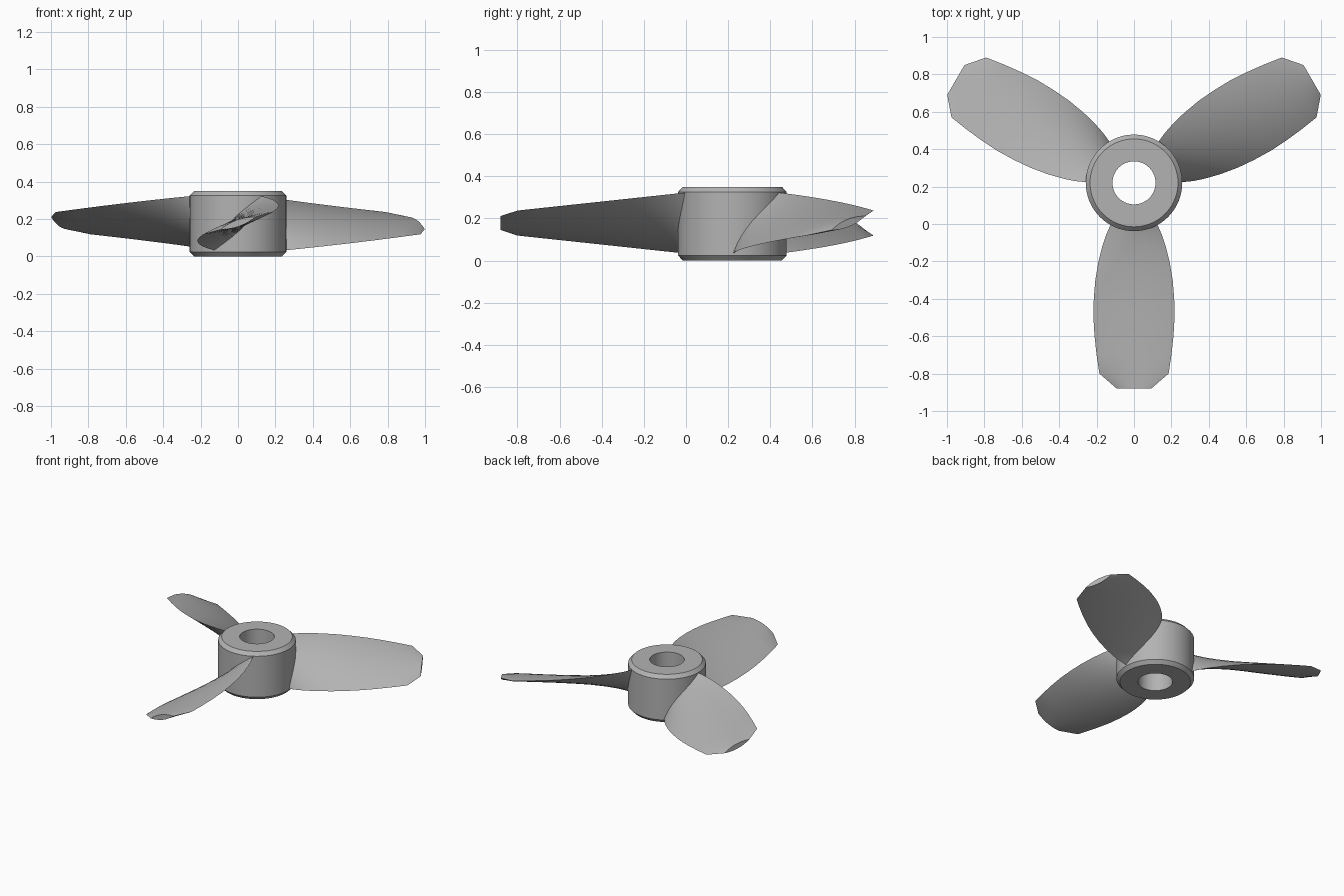
import bpy
import bmesh
from math import sin, cos, pi, radians
from mathutils import Vector, Matrix

cube = bpy.data.objects.get("Cube")
if cube:
    bpy.data.objects.remove(cube, do_unlink=True)

HUB = Vector((0, 0.22, 0))
MID_Z = 0.178

metal = bpy.data.materials.new("light_grey_metal")
metal.use_nodes = True
metal.diffuse_color = (0.45, 0.45, 0.45, 1)
metal.node_tree.nodes["Principled BSDF"].inputs["Base Color"].default_value = (0.45, 0.45, 0.45, 1)


def finish(bm, name, angle):
    bmesh.ops.recalc_face_normals(bm, faces=bm.faces)
    mesh = bpy.data.meshes.new(name)
    bm.to_mesh(mesh)
    bm.free()
    mesh.materials.append(metal)
    obj = bpy.data.objects.new(name, mesh)
    bpy.context.collection.objects.link(obj)
    bpy.ops.object.select_all(action='DESELECT')
    obj.select_set(True)
    bpy.context.view_layer.objects.active = obj
    bpy.ops.object.shade_smooth_by_angle(angle=radians(angle))
    return obj


def bridge(bm, a, b):
    for i in range(len(a)):
        j = (i + 1) % len(a)
        bm.faces.new((a[i], a[j], b[j], b[i]))


# Hub: chamfered ring profile turned around the vertical axis
def make_hub(sides=72):
    profile = [(0.115, 0), (0.235, 0), (0.258, 0.025),
               (0.258, 0.325), (0.235, 0.35), (0.115, 0.35)]
    bm = bmesh.new()
    rings = [[bm.verts.new(HUB + Vector((r * cos(2 * pi * i / sides), r * sin(2 * pi * i / sides), z)))
              for i in range(sides)] for r, z in profile]
    for k in range(len(rings)):
        bridge(bm, rings[k], rings[(k + 1) % len(rings)])
    finish(bm, "hub", 30)


# Blade: twisted lens sections lofted outward; rows are radius, half width, half thickness
STATIONS = [(0.19, 0.105, 0.034), (0.23, 0.128, 0.034), (0.28, 0.150, 0.033),
            (0.34, 0.170, 0.032), (0.42, 0.190, 0.031), (0.52, 0.207, 0.029),
            (0.62, 0.215, 0.028), (0.72, 0.217, 0.026), (0.82, 0.211, 0.024),
            (0.92, 0.200, 0.022), (1.02, 0.185, 0.020)]


def lens(bm, r, half_x, half_z, thick, steps=12):
    normal = Vector((-half_z, 0, half_x)).normalized()
    ring = []
    for i in range(2 * steps):
        a = pi * i / steps
        u = cos(a)
        side = 1 if i < steps else -1
        ring.append(bm.verts.new(Vector((u * half_x, -r, MID_Z + u * half_z))
                                 + normal * (side * thick * (1 - u * u))))
    return ring


def make_blade(name, turn):
    bm = bmesh.new()
    rings = [lens(bm, r, w, 0.147 - 0.107 * (r - 0.2), t) for r, w, t in STATIONS]
    rings.append(lens(bm, 1.10, 0.092, 0.033, 0.018))
    for a, b in zip(rings, rings[1:]):
        bridge(bm, a, b)
    bm.faces.new(rings[0])
    bm.faces.new(rings[-1])
    bm.transform(Matrix.Translation(HUB) @ Matrix.Rotation(turn, 4, 'Z'))
    finish(bm, name, 25)


make_hub()
for index, name in enumerate(("front_blade", "back_left_blade", "back_right_blade")):
    make_blade(name, index * 2 * pi / 3)
